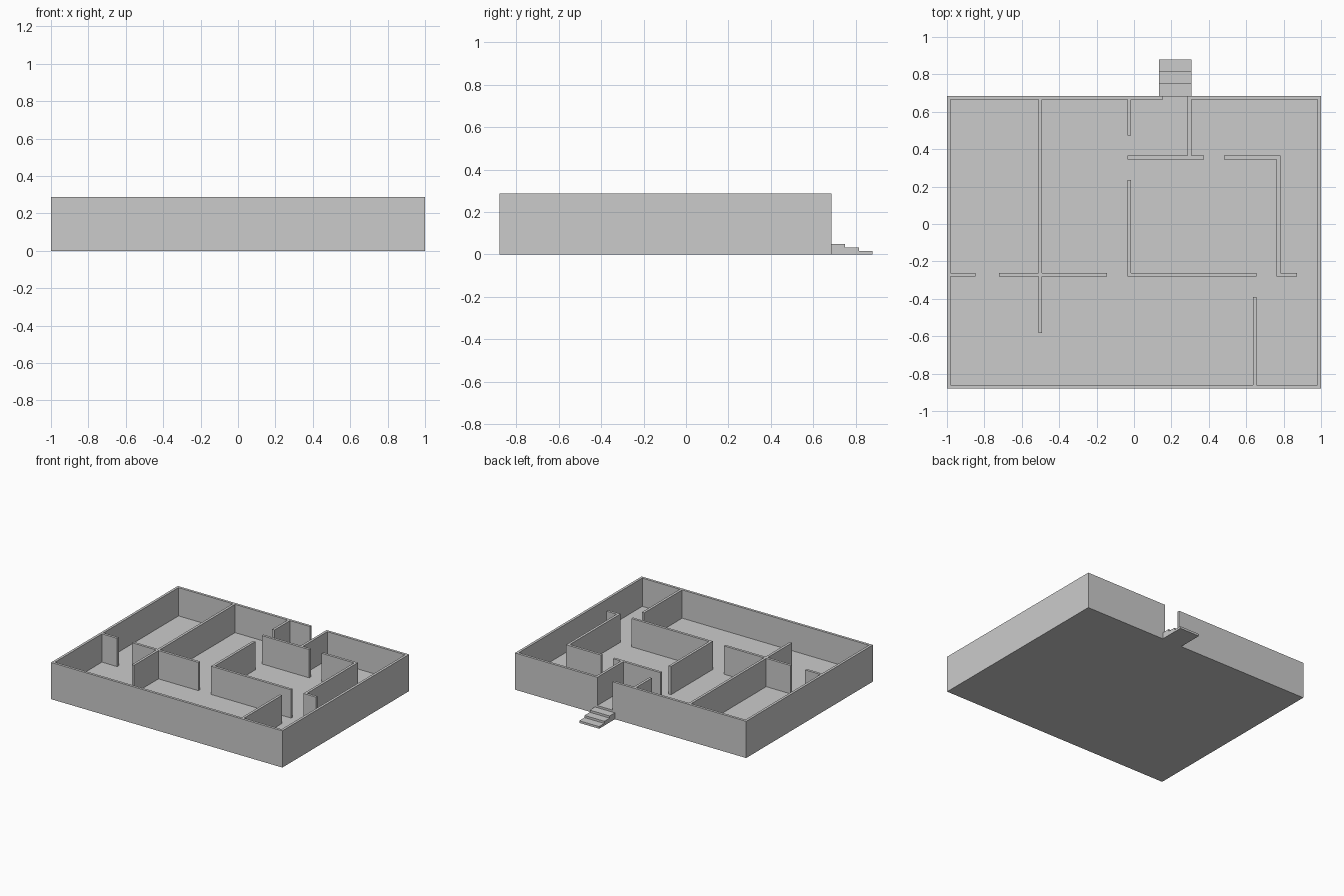
import bpy, bmesh

if "Cube" in bpy.data.objects:
    bpy.data.objects.remove(bpy.data.objects["Cube"])

FLOOR, TOP = 0.066, 0.287          # floor level and wall top
X0, X1, Y0, Y1 = -1.0, 1.0, -0.88, 0.685
T = 0.02                           # wall thickness


def h_wall(xa, xb, y):
    """Wall running along x, y is its lower edge."""
    return (xa, xb, y, y + T)


def v_wall(x, ya, yb):
    """Wall running along y, x is its left edge."""
    return (x, x + T, ya, yb)


walls = [
    # outer walls, with the door gap in the back
    h_wall(X0, X1, Y0),
    v_wall(X0, Y0, Y1),
    v_wall(X1 - T, Y0, Y1),
    h_wall(X0, 0.155, Y1 - T),
    h_wall(0.287, X1, Y1 - T),
    # left rooms
    v_wall(-0.511, -0.582, Y1),
    h_wall(X0, -0.848, -0.281),
    h_wall(-0.722, -0.145, -0.281),
    # middle room
    v_wall(-0.036, 0.474, Y1),
    v_wall(-0.036, -0.281, 0.236),
    h_wall(-0.036, 0.655, -0.281),
    # entrance
    h_wall(-0.036, 0.374, 0.345),
    v_wall(0.287, 0.345, Y1),
    # right rooms
    h_wall(0.481, 0.782, 0.345),
    v_wall(0.762, -0.281, 0.365),
    h_wall(0.762, 0.871, -0.281),
    v_wall(0.635, Y0, -0.391),
]


def finish(bm, name):
    bmesh.ops.recalc_face_normals(bm, faces=bm.faces)
    mesh = bpy.data.meshes.new(name)
    bm.to_mesh(mesh)
    bm.free()
    obj = bpy.data.objects.new(name, mesh)
    bpy.context.collection.objects.link(obj)
    return obj


def raise_faces(bm, faces, dz):
    res = bmesh.ops.extrude_face_region(bm, geom=faces)["geom"]
    bmesh.ops.translate(bm, vec=(0, 0, dz),
                        verts=[g for g in res if isinstance(g, bmesh.types.BMVert)])
    return [g for g in res if isinstance(g, bmesh.types.BMFace)]


# House shell: floor plan grid, raised to a slab, wall cells raised again
xs = sorted({round(v, 3) for w in walls for v in w[:2]})
ys = sorted({round(v, 3) for w in walls for v in w[2:]})
bm = bmesh.new()
grid = [[bm.verts.new((x, y, 0)) for y in ys] for x in xs]
for i in range(len(xs) - 1):
    for j in range(len(ys) - 1):
        bm.faces.new((grid[i][j], grid[i + 1][j], grid[i + 1][j + 1], grid[i][j + 1]))
slab_top = raise_faces(bm, list(bm.faces), FLOOR)


def is_wall(face):
    c = face.calc_center_median()
    return any(a < c.x < b and d < c.y < e for a, b, d, e in walls)


raise_faces(bm, [f for f in slab_top if is_wall(f)], TOP - FLOOR)
bmesh.ops.recalc_face_normals(bm, faces=bm.faces)
bmesh.ops.dissolve_limit(bm, angle_limit=0.01, verts=bm.verts, edges=bm.edges)
finish(bm, "floor_and_walls")

# Entrance steps: stair profile extruded sideways
RISE, RUN, N = 0.0167, 0.065, 3
profile = [(Y1, 0)]
for k in range(N, 0, -1):
    y = Y1 + (N - k) * RUN
    profile += [(y, k * RISE), (y + RUN, k * RISE)]
profile.append((Y1 + N * RUN, 0))
bm = bmesh.new()
side = bm.faces.new([bm.verts.new((0.135, y, z)) for y, z in profile])
res = bmesh.ops.extrude_face_region(bm, geom=[side])["geom"]
bmesh.ops.translate(bm, vec=(0.172, 0, 0),
                    verts=[g for g in res if isinstance(g, bmesh.types.BMVert)])
finish(bm, "entrance_steps")
